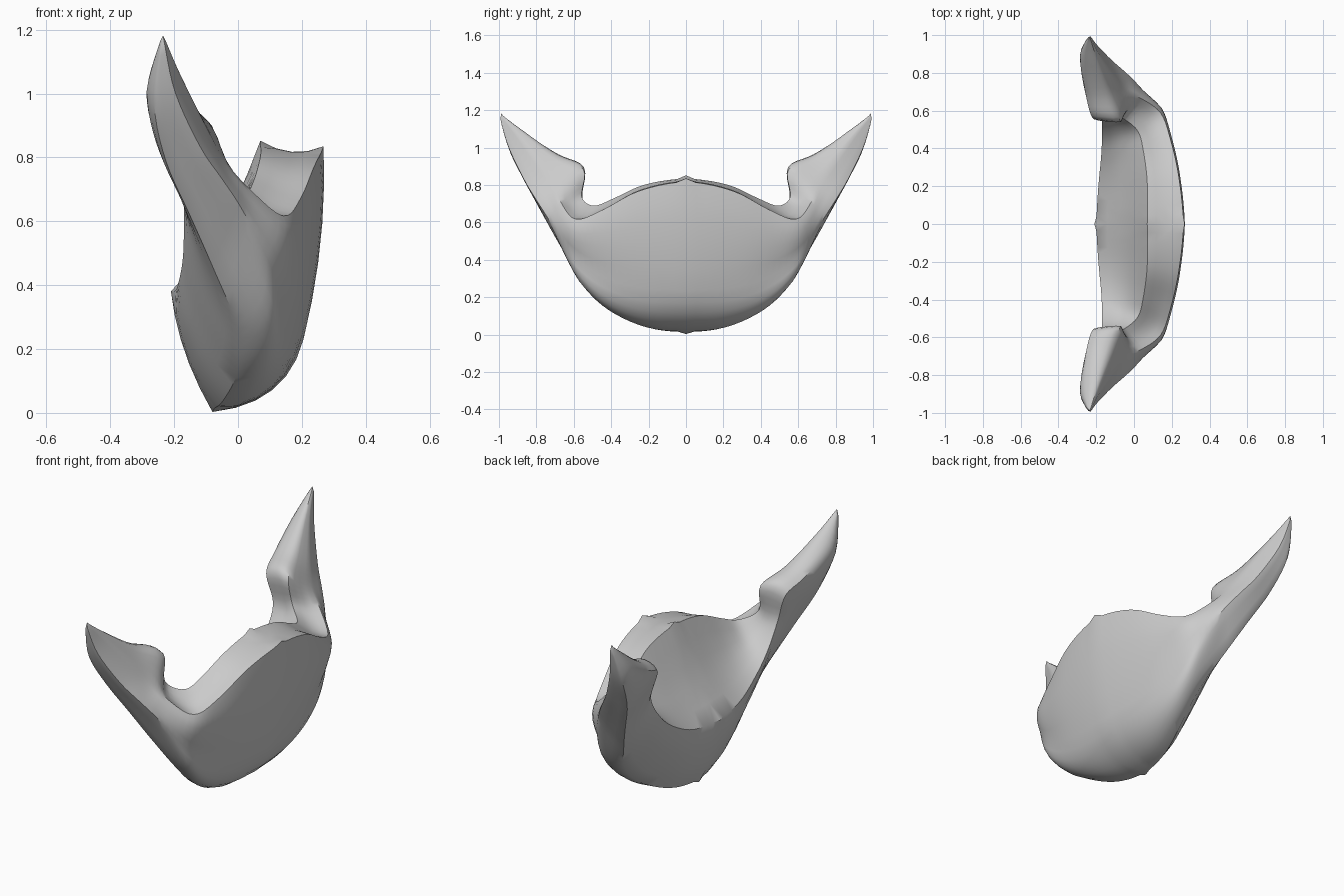
import bpy, bmesh, math
from mathutils import Vector as V

if "Cube" in bpy.data.objects:
    bpy.data.objects.remove(bpy.data.objects["Cube"])

# Rails running from the centre line out to the side prong (+y half)
keel = [(-.08, 0, .003), (-.05, .2, .025), (0, .4, .12), (0, .54, .255), (-.07, .65, .43),
        (-.15, .75, .61), (-.225, .84, .78), (-.262, .935, .96)]
outer = [(.205, 0, .23), (.18, .28, .25), (.14, .49, .33), (.1, .635, .46), (.02, .745, .63),
         (-.045, .81, .73), (-.115, .87, .83), (-.195, .95, 1.0)]
rim = [(.268, 0, .835), (.243, .25, .785), (.2, .44, .68), (.145, .59, .62), (.035, .67, .71),
       (-.04, .70, .79), (-.1, .77, .90), (-.18, .89, 1.06)]
inner = [(.07, 0, .852), (.07, .22, .82), (.05, .38, .745), (.02, .49, .70), (-.06, .555, .745),
         (-.07, .54, .885), (-.13, .69, .955), (-.195, .87, 1.085)]
lip = [(-.21, 0, .38), (-.2, .2, .40), (-.185, .36, .48), (-.18, .47, .58), (-.18, .555, .72),
       (-.225, .555, .87), (-.258, .68, .93), (-.277, .86, 1.035)]
TIP = V((-.235, .985, 1.16))
SUB = 5


def catmull(a, b, c, d, t):
    return .5 * (2 * b + (c - a) * t + (2 * a - 5 * b + 4 * c - d) * t * t
                 + (3 * b - a - 3 * c + d) * t ** 3)


rails = [[V(p) for p in r] for r in (keel, outer, rim, inner, lip)]
centre = sum((r[-1] for r in rails), V()) / 5


def smooth_rail(r):
    end = TIP + .2 * (r[-1] - centre)
    pts = [V((r[1].x, -r[1].y, r[1].z))] + r + [end]
    pts.append(end + .4 * (end - r[-1]))
    out = []
    for i in range(1, len(pts) - 2):
        out += [catmull(*pts[i - 1:i + 3], k / SUB) for k in range(SUB)]
    return out + [end]


def arc(a, b, c, n):
    """Parabola from a to c passing through b half way."""
    for k in range(n):
        t = k / n
        yield (a * (1 - t) * (1 - 2 * t) + b * (4 * t * (1 - t)) + c * t * (2 * t - 1))


def section(K, O, R, I, L, s):
    """Closed ring: belly, outer wall, top rim, inner wall, rear wall."""
    w = max(0, min(1, 5 - s))                       # hollows fade on the prong
    p = (1 - w) * max(0, min(1, 8 - s))             # swelling of the prong
    g = max(0, min(1, 4 - s))
    ring = list(arc(K, (K + O) / 2 + V((.045, 0, -.045)) * g, O, 6))
    ring += arc(O, (O + R) / 2 + V((.022, .008, 0)) * g, R, 5)
    ring += arc(R, (R + I) / 2 + V((0, 0, -.026 * w)), I, 4)
    ring += arc(I, (I + L) / 2 + V((.02 * w, 0, -.025 * w + .022 * p)), L, 5)
    ring += arc(L, (L + K) / 2 + V((-.022 * w - .018 * p, 0, 0)), K, 5)
    return ring


# Skin the half shell
bm = bmesh.new()
lines = [smooth_rail(r) for r in rails]
rings = []
for i, pts in enumerate(zip(*lines)):
    ring = section(*pts, i / SUB)
    if i == 0:
        for p in ring:
            p.y = 0
    rings.append([bm.verts.new(p) for p in ring])
for a, b in zip(rings, rings[1:]):
    n = len(a)
    for j in range(n):
        bm.faces.new((a[j], b[j], b[(j + 1) % n], a[(j + 1) % n]))

# Rounded prong tip
top = bm.verts.new(TIP + V((0, .003, .022)))
last = rings[-1]
for j in range(len(last)):
    bm.faces.new((last[j], top, last[(j + 1) % len(last)]))

# Soften the ridges a little, keeping the centre line in place
free = [v for v in bm.verts if v not in set(rings[0]) and v is not top]
for _ in range(2):
    bmesh.ops.smooth_vert(bm, verts=free, factor=.3,
                          use_axis_x=True, use_axis_y=True, use_axis_z=True)

# Mirror to the other side
geo = bmesh.ops.duplicate(bm, geom=bm.verts[:] + bm.edges[:] + bm.faces[:])["geom"]
for v in geo:
    if isinstance(v, bmesh.types.BMVert):
        v.co.y *= -1
bmesh.ops.reverse_faces(bm, faces=[f for f in geo if isinstance(f, bmesh.types.BMFace)])
bmesh.ops.remove_doubles(bm, verts=bm.verts[:], dist=.0005)
bmesh.ops.recalc_face_normals(bm, faces=bm.faces[:])

mesh = bpy.data.meshes.new("jaw_guard")
bm.to_mesh(mesh)
bm.free()
guard = bpy.data.objects.new("jaw_guard", mesh)
bpy.context.collection.objects.link(guard)
bpy.context.view_layer.objects.active = guard
guard.select_set(True)
bpy.ops.object.shade_smooth_by_angle(angle=math.radians(40))
